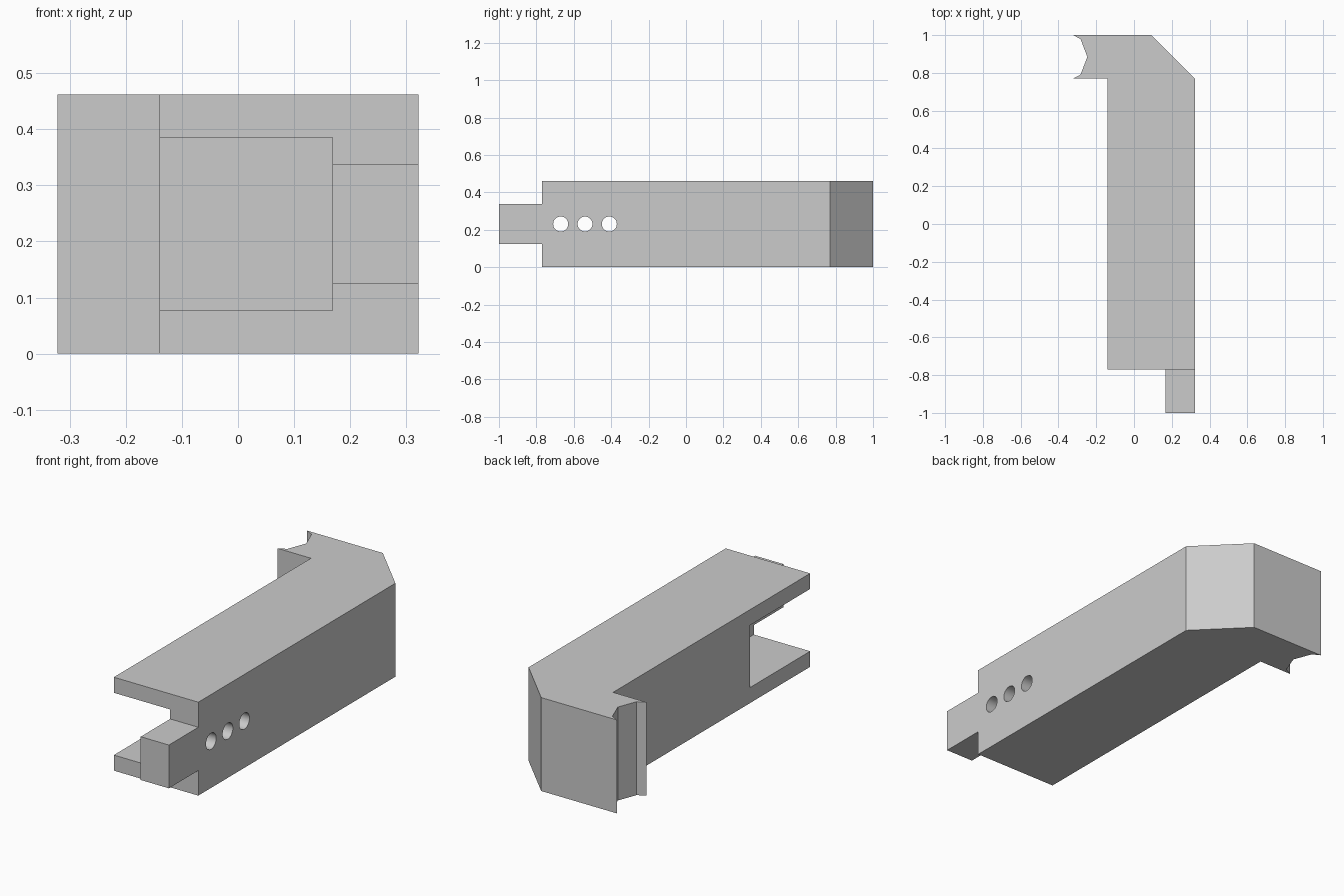
import bpy, bmesh
from math import radians
from mathutils import Matrix

cube = bpy.data.objects.get("Cube")
if cube:
    bpy.data.objects.remove(cube, do_unlink=True)

HEIGHT = 0.462
MID = HEIGHT / 2

grey = bpy.data.materials.new("plain grey")
grey.use_nodes = True
grey.diffuse_color = (0.6, 0.6, 0.6, 1)
grey.node_tree.nodes["Principled BSDF"].inputs["Base Color"].default_value = (0.6, 0.6, 0.6, 1)


def add_object(name, bm):
    bmesh.ops.recalc_face_normals(bm, faces=bm.faces)
    mesh = bpy.data.meshes.new(name)
    bm.to_mesh(mesh)
    bm.free()
    mesh.materials.append(grey)
    obj = bpy.data.objects.new(name, mesh)
    bpy.context.collection.objects.link(obj)
    return obj


def box(name, low, high):
    bm = bmesh.new()
    size = [b - a for a, b in zip(low, high)]
    centre = [(a + b) / 2 for a, b in zip(low, high)]
    bmesh.ops.create_cube(bm, size=1, matrix=Matrix.Translation(centre) @ Matrix.Diagonal((*size, 1)))
    return add_object(name, bm)


def hole(name, y):
    bm = bmesh.new()
    bmesh.ops.create_cone(bm, cap_ends=True, segments=32, radius1=0.04, radius2=0.04, depth=0.3,
                          matrix=Matrix.Translation((0.25, y, MID)) @ Matrix.Rotation(radians(90), 4, "Y"))
    return add_object(name, bm)


def cut(target, cutter):
    cutter.hide_render = True
    mod = target.modifiers.new(cutter.name, "BOOLEAN")
    mod.operation = "DIFFERENCE"
    mod.solver = "EXACT"
    mod.object = cutter
    bpy.context.view_layer.objects.active = target
    bpy.ops.object.modifier_apply(modifier=mod.name)
    bpy.data.objects.remove(cutter, do_unlink=True)


# Arm: plan outline with front tongue, chamfered corner and notched hook
outline = [(-0.14, -0.77), (0.168, -0.77), (0.168, -1), (0.322, -1), (0.322, 0.77),
           (0.092, 1), (-0.322, 1), (-0.283, 0.979), (-0.247, 0.885),
           (-0.283, 0.791), (-0.322, 0.77), (-0.14, 0.77)]
bm = bmesh.new()
face = bm.faces.new([bm.verts.new((x, y, 0)) for x, y in outline])
top = bmesh.ops.extrude_face_region(bm, geom=[face])["geom"]
bmesh.ops.translate(bm, vec=(0, 0, HEIGHT), verts=[v for v in top if isinstance(v, bmesh.types.BMVert)])
arm = add_object("bracket_arm", bm)

# Trim the tongue above and below
cut(arm, box("tongue_trim_top", (0.1, -1.1, 0.338), (0.4, -0.77, 0.6)))
cut(arm, box("tongue_trim_bottom", (0.1, -1.1, -0.1), (0.4, -0.77, 0.124)))

# Slot open to the front and the right side
cut(arm, box("side_slot", (-0.3, -0.9, 0.077), (0.168, -0.3, 0.385)))

# Row of bolt holes through the outer wall
for i in range(3):
    cut(arm, hole("bolt_hole", -0.67 + 0.13 * i))

# Smooth the hole walls, keep other edges sharp
bpy.ops.object.select_all(action="DESELECT")
arm.select_set(True)
bpy.context.view_layer.objects.active = arm
bpy.ops.object.shade_smooth_by_angle(angle=radians(20))
